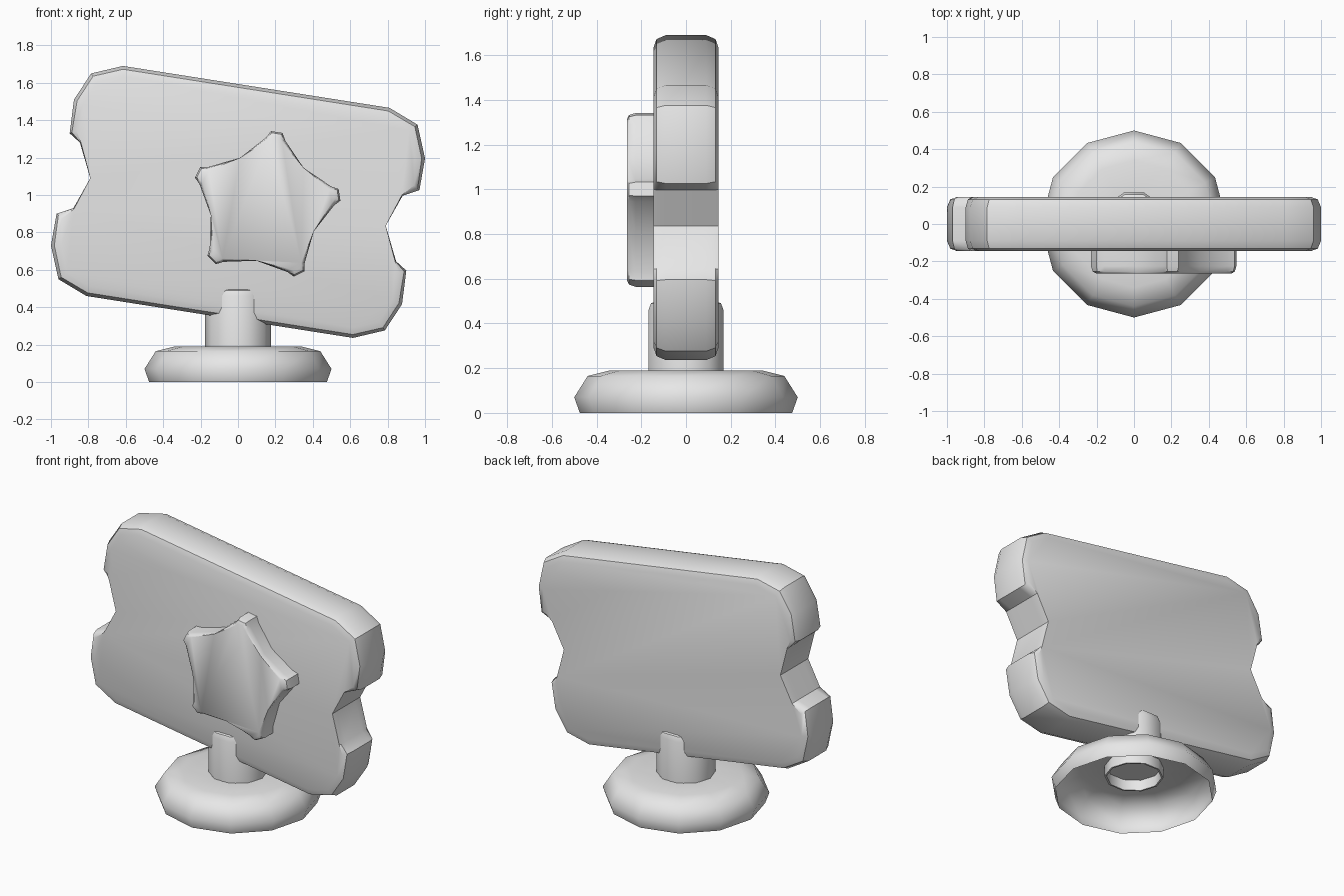
import bpy, bmesh, math
from mathutils import Vector

cube = bpy.data.objects.get("Cube")
if cube:
    bpy.data.objects.remove(cube)

grey = bpy.data.materials.new("light grey")
grey.use_nodes = True
grey.diffuse_color = (0.8, 0.8, 0.8, 1)
grey.node_tree.nodes["Principled BSDF"].inputs["Base Color"].default_value = (0.8, 0.8, 0.8, 1)


def loft(name, rings, cap_start, cap_end, angle):
    """Skin a stack of closed rings, optionally capping the ends."""
    bm = bmesh.new()
    loops = [[bm.verts.new(p) for p in ring] for ring in rings]
    for a, b in zip(loops, loops[1:]):
        for i in range(len(a)):
            j = (i + 1) % len(a)
            bm.faces.new((a[i], a[j], b[j], b[i]))
    if cap_start:
        bm.faces.new(loops[0][::-1])
    if cap_end:
        bm.faces.new(loops[-1])
    bmesh.ops.recalc_face_normals(bm, faces=bm.faces)
    mesh = bpy.data.meshes.new(name)
    bm.to_mesh(mesh)
    bm.free()
    mesh.materials.append(grey)
    obj = bpy.data.objects.new(name, mesh)
    bpy.context.collection.objects.link(obj)
    bpy.ops.object.select_all(action="DESELECT")
    obj.select_set(True)
    bpy.context.view_layer.objects.active = obj
    bpy.ops.object.shade_smooth_by_angle(angle=math.radians(angle))
    return obj


def inset_ring(outline, amounts, size, y):
    """Move each point of an anticlockwise outline inwards, at depth y."""
    ring = []
    for i, p in enumerate(outline):
        a = (p - outline[i - 1]).normalized()
        b = (outline[(i + 1) % len(outline)] - p).normalized()
        inward = Vector((-a.y - b.y, a.x + b.x)).normalized()
        q = p + inward * size * amounts[i]
        ring.append((q.x, y, q.y))
    return ring


def lathe(profile, sides):
    return [[(r * math.cos(math.tau * i / sides), r * math.sin(math.tau * i / sides), z)
             for i in range(sides)] for r, z in profile]


# Ticket-shaped panel: half outline, repeated by a half turn
half = [(-.615, 1.69), (-.785, 1.65), (-.877, 1.51), (-.9, 1.33), (-.845, 1.28), (-.79, 1.09),
        (-.88, .93), (-.97, .9), (-1, .73), (-.96, .55), (-.81, .46)]
centre_z = 0.963
outline = [Vector(p) for p in half]
outline += [Vector((-x, 2 * centre_z - z)) for x, z in half]
soft = [1, 1, 1, .7, .1, 0, .1, .7, 1, 1, 1] * 2
edge = [(.055, .145), (.018, .132), (0, .09)]
levels = [(s, -y) for s, y in edge] + edge[::-1]
loft("ticket_panel", [inset_ring(outline, soft, s, y) for s, y in levels], True, True, 40)

# Raised star with blunt tips
star, star_soft = [], []
for k in range(5):
    for offset, radius, amount in ((-8, .37, .6), (-4.5, .405, 1), (4.5, .405, 1), (8, .37, .6), (36, .293, 0)):
        a = math.radians(9 + 72 * k + offset)
        star.append(Vector((.144 + radius * math.cos(a), .938 + radius * math.sin(a))))
        star_soft.append(amount)
star_levels = [(0, -.1), (0, -.225), (.01, -.255), (.03, -.265)]
loft("star", [inset_ring(star, star_soft, s, y) for s, y in star_levels], False, True, 40)

# Post, with a shallow socket underneath
loft("post", lathe([(.165, .19), (.165, .12), (.176, .12), (.176, .46), (.165, .49), (.14, .5)], 10),
     True, True, 40)

# Open-bottomed round foot
loft("foot", lathe([(.475, 0), (.5, .07), (.44, .165), (.34, .19), (.17, .19)], 12), False, False, 60)
